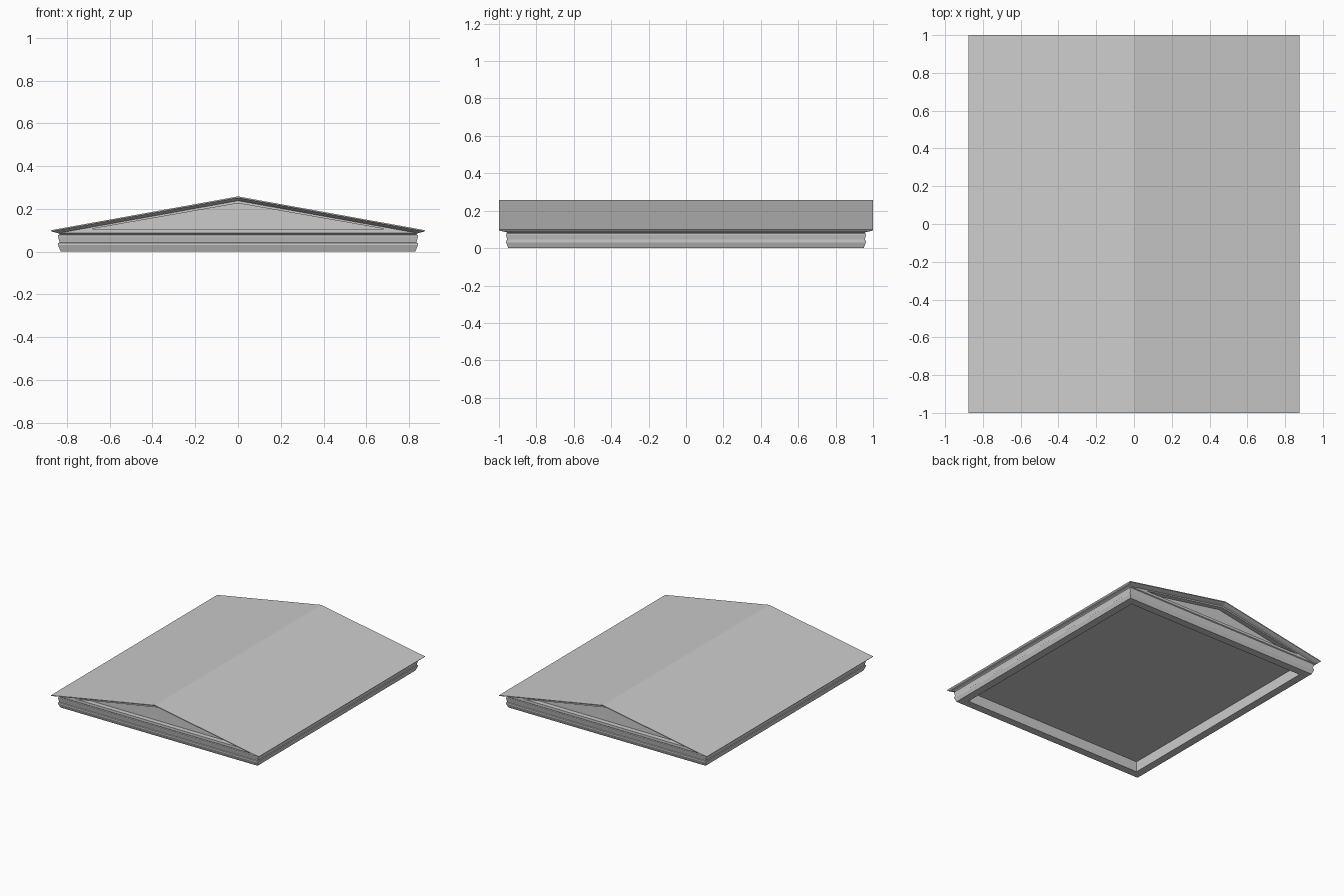
import bpy, bmesh

if "Cube" in bpy.data.objects:
    bpy.data.objects.remove(bpy.data.objects["Cube"])


def finish(bm, name):
    bmesh.ops.recalc_face_normals(bm, faces=bm.faces)
    mesh = bpy.data.meshes.new(name)
    bm.to_mesh(mesh)
    bm.free()
    obj = bpy.data.objects.new(name, mesh)
    bpy.context.collection.objects.link(obj)
    return obj


def loft(bm, loops):
    """Join successive closed loops of points with quads; return vertex loops."""
    rings = [[bm.verts.new(p) for p in loop] for loop in loops]
    for a, b in zip(rings, rings[1:]):
        n = len(a)
        for i in range(n):
            j = (i + 1) % n
            bm.faces.new((a[i], a[j], b[j], b[i]))
    return rings


def gable_loop(w, y, eave, apex):
    return [(-w, -y, eave), (0, -y, apex), (w, -y, eave),
            (w, y, eave), (0, y, apex), (-w, y, eave)]


def rect_loop(w, z):
    d = w + 0.12
    return [(-w, -d, z), (w, -d, z), (w, d, z), (-w, d, z)]


# Roof with mitred eave and raking cornice mouldings
bm = bmesh.new()
levels = [(0.875, 1.0, 0.100, 0.258), (0.872, 1.0, 0.095, 0.252),
          (0.866, 0.988, 0.091, 0.247), (0.855, 0.982, 0.090, 0.244),
          (0.842, 0.962, 0.086, 0.238)]
top = loft(bm, [gable_loop(*lv) for lv in levels])[0]
bm.faces.new((top[0], top[1], top[4], top[5]))
bm.faces.new((top[1], top[2], top[3], top[4]))
finish(bm, "roof")


# Pediment fronts: flat frame, reveal and recessed triangular panel
def triangle(w, base, apex, y):
    return [(-w, y, base), (0, y, apex), (w, y, base)]


for name, s in (("front_pediment", -1), ("back_pediment", 1)):
    bm = bmesh.new()
    rings = loft(bm, [triangle(0.842, 0.086, 0.238, s * 0.962),
                      triangle(0.69, 0.105, 0.226, s * 0.962),
                      triangle(0.69, 0.105, 0.226, s * 0.925)])
    bm.faces.new(rings[-1])
    obj = finish(bm, name)
    # recalc on an open shell can flip: make the panel face outwards
    panel = max(obj.data.polygons, key=lambda p: len(p.vertices) == 3)
    if panel.normal.y * s < 0:
        obj.data.flip_normals()

# Entablature: moulded ring with a hollow underside and a ceiling
bm = bmesh.new()
profile = [(0.842, 0.086), (0.834, 0.080), (0.842, 0.077), (0.842, 0.071),
           (0.836, 0.045), (0.836, 0.042), (0.842, 0.040), (0.842, 0.030),
           (0.830, 0.0), (0.770, 0.0), (0.770, 0.08)]
rings = loft(bm, [rect_loop(w, z) for w, z in profile])
bm.faces.new(rings[-1])
bm.faces.new(rings[0])
finish(bm, "entablature")
